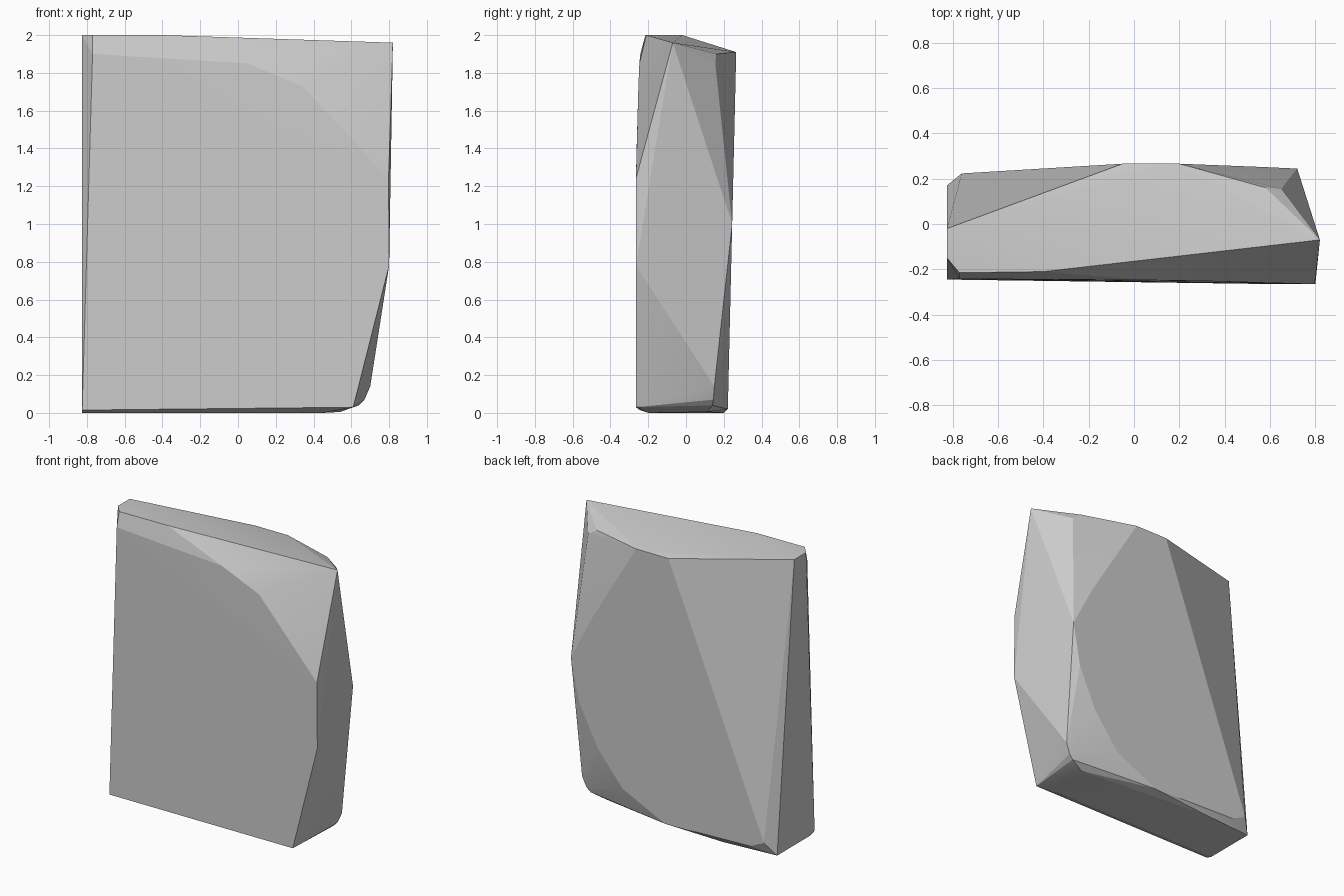
import bpy
import bmesh

if "Cube" in bpy.data.objects:
    bpy.data.objects.remove(bpy.data.objects["Cube"])

# Corner points of the chipped slab, grouped by face; the solid is their convex hull
top = [(-.825, -.02, 2), (-.825, -.15, 2), (-.77, -.215, 2), (-.4, -.21, 2),
       (.82, -.07, 1.96), (.58, .16, 1.90), (.65, .155, 1.85)]
front = [(-.825, -.245, .015), (.61, -.265, .03), (.80, -.265, .78),
         (.797, -.265, 1.24), (.60, -.262, 1.38), (.34, -.252, 1.73),
         (.05, -.247, 1.85), (-.77, -.242, 1.90)]
bottom = [(-.825, .17, 0), (-.825, -.20, 0), (.45, -.2, 0), (.54, .11, .005),
          (.64, .14, .04), (.67, .145, .07), (.70, .15, .14), (-.43, .2, 0)]

# Back outline (x, z), lying on a gently leaning plane
back_outline = [(-.05, 1.91), (.2, 1.91), (.39, 1.60), (.56, 1.31), (.72, 1.0),
                (.66, .70), (.525, .417), (.335, .18), (.01, .02),
                (-.65, .04), (-.76, .09)]
back = [(x, .221 + .0235 * z, z) for x, z in back_outline]

bm = bmesh.new()
for p in top + front + bottom + back:
    bm.verts.new(p)
hull = bmesh.ops.convex_hull(bm, input=bm.verts[:])
bmesh.ops.delete(bm, geom=[v for v in bm.verts if not v.link_faces], context='VERTS')
bmesh.ops.dissolve_limit(bm, angle_limit=.01, verts=bm.verts[:], edges=bm.edges[:])
bmesh.ops.recalc_face_normals(bm, faces=bm.faces[:])

mesh = bpy.data.meshes.new("stone_slab")
bm.to_mesh(mesh)
bm.free()
slab = bpy.data.objects.new("stone_slab", mesh)
bpy.context.collection.objects.link(slab)

# Soften the shallow facets, keep the chipped edges crisp
bpy.context.view_layer.objects.active = slab
slab.select_set(True)
bpy.ops.object.shade_smooth_by_angle(angle=.2)
